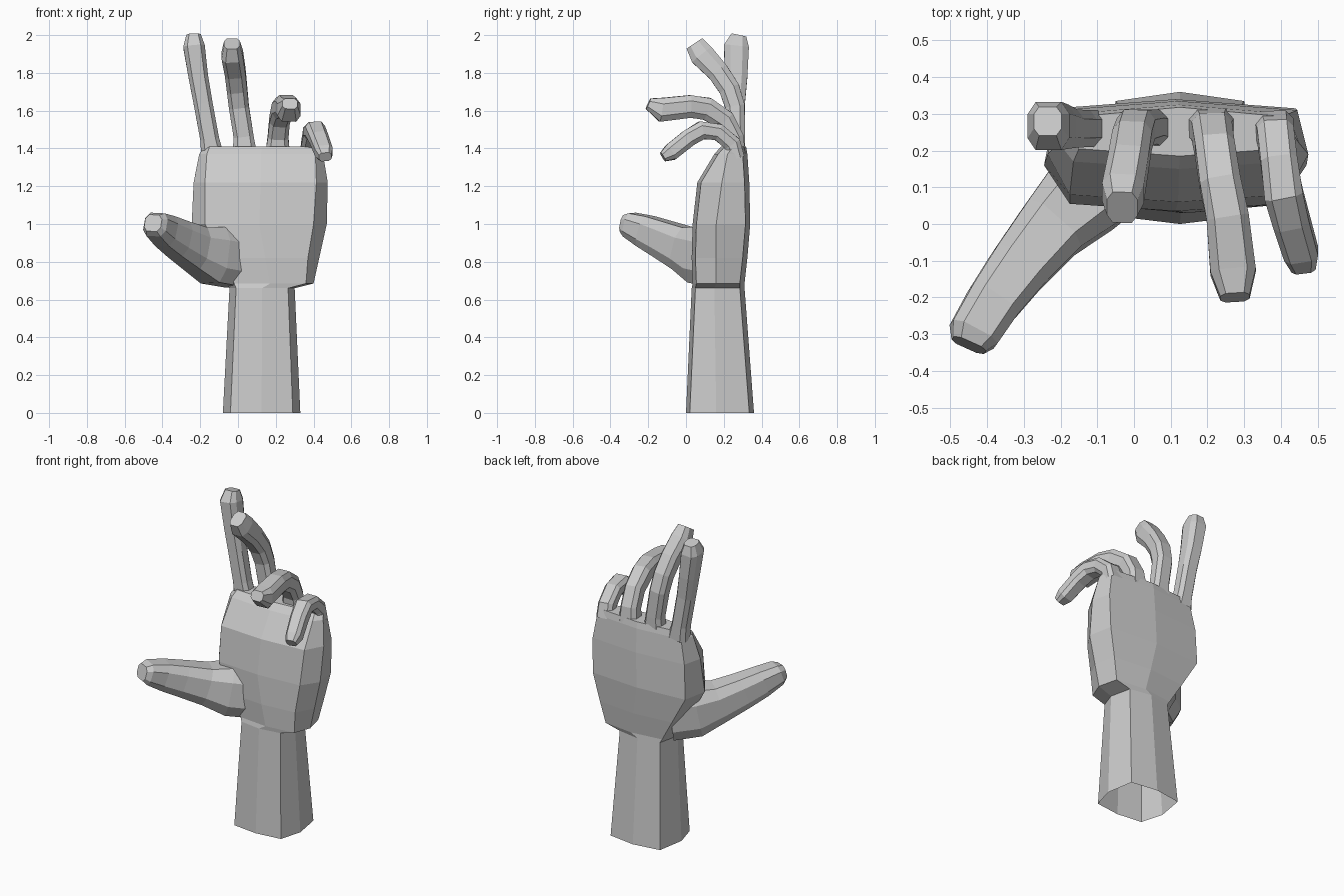
import bpy, bmesh
from mathutils import Vector

cube = bpy.data.objects.get("Cube")
if cube:
    bpy.data.objects.remove(cube, do_unlink=True)

GREY = 0.6
clay = bpy.data.materials.new("clay_grey")
clay.use_nodes = True
clay.diffuse_color = (GREY, GREY, GREY, 1)
clay.node_tree.nodes["Principled BSDF"].inputs["Base Color"].default_value = (GREY, GREY, GREY, 1)


def loft(name, rings):
    """Skin a list of equal rings, leaving the first open and capping the last."""
    bm = bmesh.new()
    loops = [[bm.verts.new(p) for p in ring] for ring in rings]
    for low, high in zip(loops, loops[1:]):
        for i in range(len(low)):
            j = (i + 1) % len(low)
            bm.faces.new((low[i], low[j], high[j], high[i]))
    bm.faces.new(loops[-1])
    bmesh.ops.recalc_face_normals(bm, faces=bm.faces)
    mesh = bpy.data.meshes.new(name)
    bm.to_mesh(mesh)
    bm.free()
    mesh.materials.append(clay)
    obj = bpy.data.objects.new(name, mesh)
    bpy.context.collection.objects.link(obj)
    return obj


def hand_ring(z, left, right, front, mid, back, c):
    """Eight-sided cross-section with a slight ridge at front and back."""
    xm = (left + right) / 2
    return [(left, mid, z), (left + c, front + .02, z), (xm, front, z),
            (right - c, front + .02, z), (right, mid, z),
            (right - .03, back - .025, z), (xm, back, z), (left + .03, back - .025, z)]


# Chamfered square used as the section of every digit
SECTION = [(sx * a, sy * b) for sx, sy, a, b in (
    (1, -1, 1, .5), (1, 1, 1, .5), (1, 1, .62, 1), (-1, 1, .62, 1),
    (-1, 1, 1, .5), (-1, -1, 1, .5), (-1, -1, .62, 1), (1, -1, .62, 1))]


def digit(name, path, side_hint=None):
    """Sweep the section along (x, y, z, half_width, half_depth) points."""
    pts = [Vector(p[:3]) for p in path]
    rings = []
    for i, (p, row) in enumerate(zip(pts, path)):
        t = Vector()
        if i > 0:
            t += (p - pts[i - 1]).normalized()
        if i < len(pts) - 1:
            t += (pts[i + 1] - p).normalized()
        t.normalize()
        hint = Vector(side_hint or (1, 0, 0))
        side = (hint - t * hint.dot(t)).normalized()
        depth = t.cross(side)
        rings.append([p + side * u * row[3] + depth * v * row[4] for u, v in SECTION])
    return loft(name, rings)


# Forearm and palm in one skin
loft("palm_and_wrist", [
    hand_ring(0, -.08, .33, 0, .16, .36, .04),
    hand_ring(.66, -.045, .30, .03, .15, .31, .035),
    hand_ring(.685, -.06, .40, .035, .16, .31, .04),
    hand_ring(.82, -.14, .43, .03, .16, .325, .06),
    hand_ring(1.0, -.245, .47, .035, .16, .34, .07),
    hand_ring(1.22, -.235, .475, .06, .19, .335, .06),
    hand_ring(1.37, -.205, .45, .15, .22, .325, .04),
    hand_ring(1.41, -.18, .43, .185, .25, .318, .03),
])

# Fingers
digit("index_finger", [
    (-.135, .26, 1.36, .06, .05), (-.15, .26, 1.45, .05, .05),
    (-.185, .26, 1.64, .05, .052), (-.21, .265, 1.78, .052, .06),
    (-.233, .267, 1.94, .057, .066), (-.235, .28, 2.0, .038, .04)])
digit("middle_finger", [
    (.035, .26, 1.37, .065, .05), (.03, .265, 1.46, .053, .047),
    (.005, .26, 1.62, .053, .052), (-.005, .23, 1.715, .054, .055),
    (-.015, .17, 1.805, .055, .057), (-.03, .085, 1.895, .057, .065),
    (-.032, .045, 1.955, .042, .05)])
digit("ring_finger", [
    (.21, .265, 1.37, .065, .05), (.212, .255, 1.46, .055, .05),
    (.22, .205, 1.55, .054, .055), (.235, .11, 1.61, .056, .06),
    (.255, .02, 1.622, .058, .06), (.27, -.13, 1.605, .062, .064),
    (.275, -.2, 1.637, .04, .03)])
digit("little_finger", [
    (.38, .265, 1.35, .055, .045), (.385, .245, 1.425, .05, .046),
    (.395, .17, 1.487, .05, .045), (.408, .08, 1.495, .053, .048),
    (.428, .01, 1.452, .05, .046), (.455, -.08, 1.38, .047, .045),
    (.462, -.122, 1.355, .033, .026)])

# Thumb, broad where it leaves the palm
digit("thumb", [
    (-.01, .18, .815, .12, .15), (-.13, .085, .835, .12, .15),
    (-.225, -.01, .87, .095, .115), (-.315, -.12, .92, .082, .098),
    (-.385, -.215, .962, .073, .084), (-.437, -.3, .997, .068, .064),
    (-.45, -.33, 1.005, .048, .045)], side_hint=(-.8, .6, 0))
